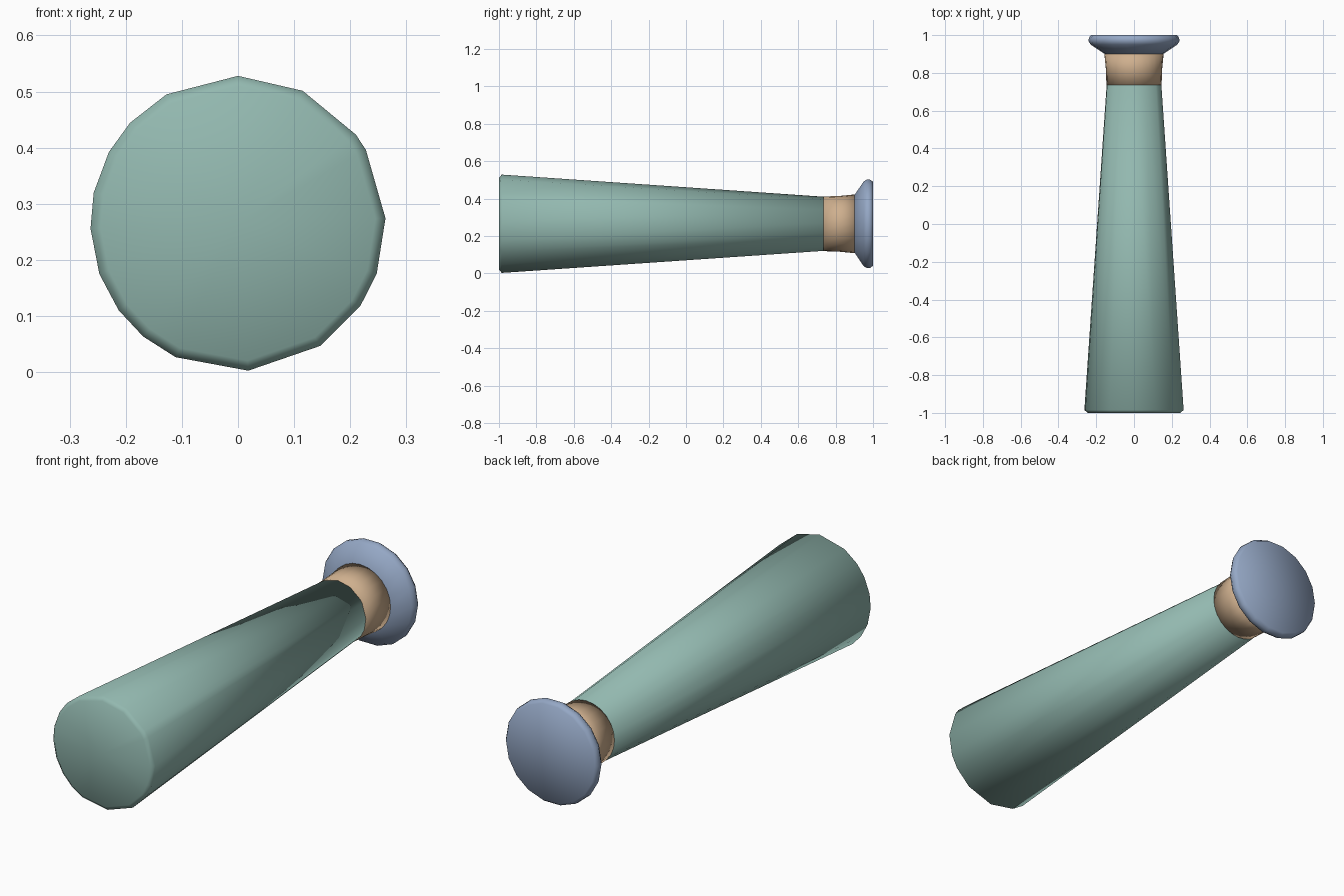
import bpy, bmesh
from math import radians, cos, sin

default = bpy.data.objects.get("Cube")
if default:
    bpy.data.objects.remove(default)

AXIS_Z = 0.265


def material(name, rgb):
    mat = bpy.data.materials.new(name)
    mat.use_nodes = True
    colour = (*rgb, 1.0)
    mat.diffuse_color = colour
    mat.node_tree.nodes["Principled BSDF"].inputs["Base Color"].default_value = colour
    return mat


def even_angles(count):
    return [360 * i / count for i in range(count)]


def turned_part(name, profile, angles, mat):
    """Closed solid turned about the y axis; profile is a list of (y, radius)."""
    bm = bmesh.new()
    rings = [[bm.verts.new((r * cos(radians(a)), y, AXIS_Z + r * sin(radians(a))))
              for a in angles] for y, r in profile]
    n = len(angles)
    for near, far in zip(rings, rings[1:]):
        for i in range(n):
            j = (i + 1) % n
            bm.faces.new((near[i], near[j], far[j], far[i]))
    # Flat end caps fanned from a centre point
    for ring, y in ((rings[0], profile[0][0]), (rings[-1], profile[-1][0])):
        centre = bm.verts.new((0, y, AXIS_Z))
        for i in range(n):
            bm.faces.new((ring[i], ring[(i + 1) % n], centre))
    bmesh.ops.recalc_face_normals(bm, faces=bm.faces)
    for face in bm.faces:
        face.smooth = True
    mesh = bpy.data.meshes.new(name)
    bm.to_mesh(mesh)
    bm.free()
    mesh.materials.append(mat)
    obj = bpy.data.objects.new(name, mesh)
    bpy.context.collection.objects.link(obj)
    return obj


green = material("sage green", (0.29, 0.48, 0.43))
tan = material("tan", (0.62, 0.43, 0.27))
blue = material("slate blue", (0.30, 0.39, 0.56))

# Tapered body with unevenly spaced facets and a small rounded rim
facets = [2, 30, 37, 64, 90, 119, 137, 151, 168, 182,
          200, 216, 230, 245, 274, 304, 326, 340]
turned_part("tapered_body", [(-1.0, 0.245), (-0.985, 0.263), (0.735, 0.145)],
            facets, green)

# Collar between body and end knob
turned_part("collar", [(0.735, 0.146), (0.82, 0.149), (0.9, 0.157)],
            even_angles(24), tan)

# Flared end knob
turned_part("end_knob", [(0.9, 0.155), (0.95, 0.23), (0.968, 0.241),
                         (0.985, 0.239), (1.0, 0.228)],
            even_angles(18), blue)
